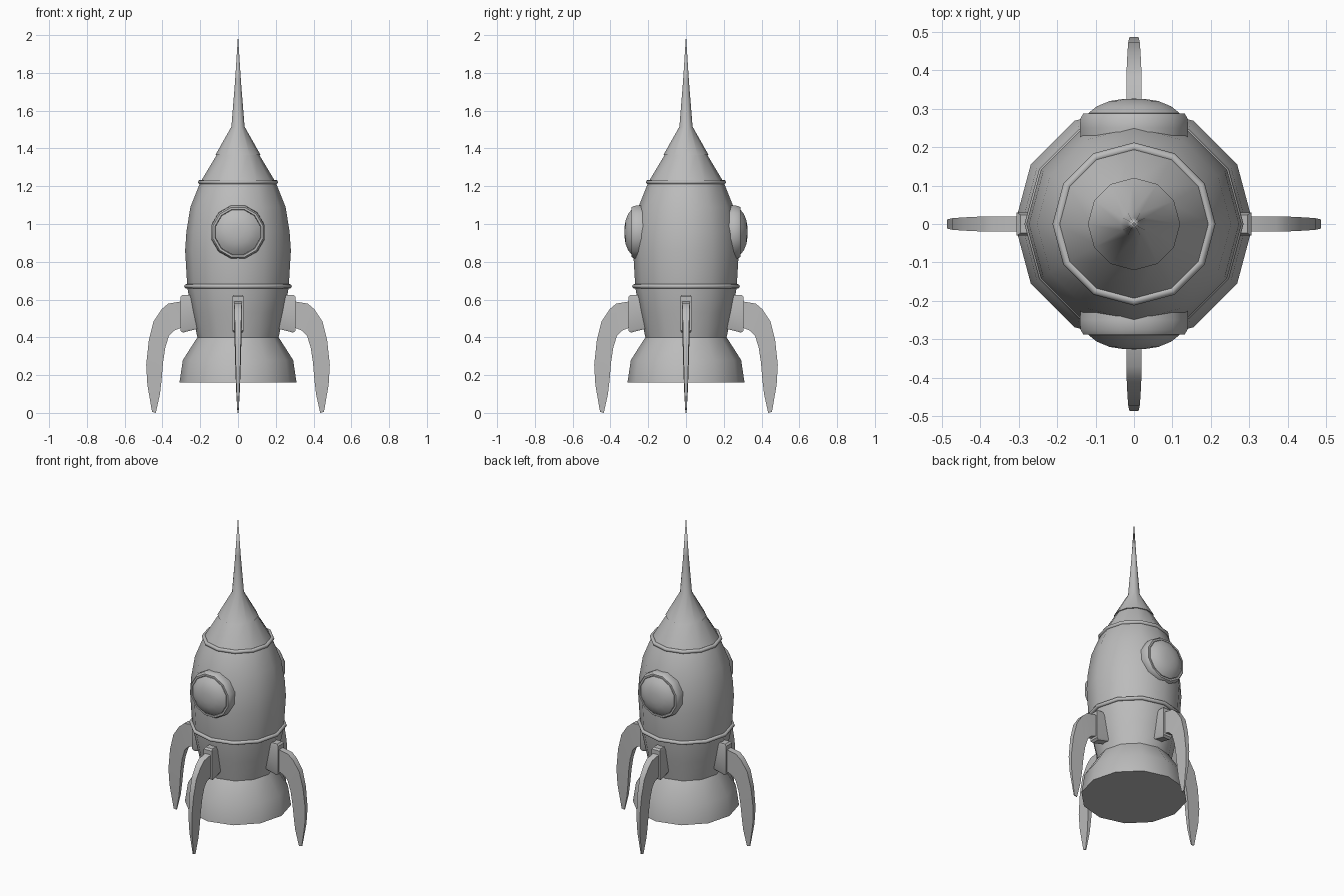
import bpy, bmesh, math
from mathutils import Matrix, Vector

SIDES = 12
cube = bpy.data.objects.get("Cube")
if cube:
    bpy.data.objects.remove(cube, do_unlink=True)

grey = bpy.data.materials.new("plain grey")
grey.use_nodes = True
COLOUR = (0.5, 0.5, 0.5, 1)
grey.diffuse_color = COLOUR
grey.node_tree.nodes["Principled BSDF"].inputs["Base Color"].default_value = COLOUR


def finish(name, bm, matrix=Matrix(), angle=40):
    """Turn a bmesh into a shaded, coloured object."""
    bmesh.ops.recalc_face_normals(bm, faces=bm.faces)
    bm.transform(matrix)
    mesh = bpy.data.meshes.new(name)
    bm.to_mesh(mesh)
    bm.free()
    mesh.materials.append(grey)
    obj = bpy.data.objects.new(name, mesh)
    bpy.context.collection.objects.link(obj)
    bpy.ops.object.select_all(action='DESELECT')
    obj.select_set(True)
    bpy.context.view_layer.objects.active = obj
    bpy.ops.object.shade_smooth_by_angle(angle=math.radians(angle))
    return obj


def lathe(name, profile, matrix=Matrix(), offset=0.0, closed=False, angle=40):
    """Spin (radius, height) points round z; open ends are capped."""
    bm = bmesh.new()
    rings = []
    for r, z in profile:
        if r == 0:
            rings.append([bm.verts.new((0, 0, z))] * SIDES)
            continue
        turns = [offset + math.tau * i / SIDES for i in range(SIDES)]
        rings.append([bm.verts.new((r * math.cos(a), r * math.sin(a), z)) for a in turns])
    pairs = list(zip(rings, rings[1:]))
    if closed:
        pairs.append((rings[-1], rings[0]))
    for low, high in pairs:
        for i in range(SIDES):
            j = (i + 1) % SIDES
            bm.faces.new(dict.fromkeys((low[i], low[j], high[j], high[i])))
    if not closed:
        for ring in (rings[0], rings[-1]):
            if ring[0] is not ring[1]:
                bm.faces.new(ring)
    return finish(name, bm, matrix, angle)


def band(name, radius, height, thick=0.012):
    turns = [math.tau * i / 8 for i in range(8)]
    lathe(name, [(radius + thick * math.cos(a), height + thick * math.sin(a))
                 for a in turns], closed=True, angle=50)


def slab(name, stations, matrix):
    """Loft rectangles given as (outer point, inner point, half thickness)."""
    bm = bmesh.new()
    loops = []
    for (xo, zo), (xi, zi), t in stations:
        loops.append([bm.verts.new(p) for p in
                      ((xo, -t, zo), (xo, t, zo), (xi, t, zi), (xi, -t, zi))])
    for a, b in zip(loops, loops[1:]):
        for i in range(4):
            j = (i + 1) % 4
            bm.faces.new((a[i], a[j], b[j], b[i]))
    bm.faces.new(loops[0])
    bm.faces.new(loops[-1])
    return finish(name, bm, matrix)


# Hull, nozzle and nose
lathe("nozzle", [(0.31, 0.16), (0.292, 0.28), (0.215, 0.40)])
lathe("hull", [(0.215, 0.40), (0.243, 0.53), (0.268, 0.66), (0.28, 0.86),
               (0.273, 0.96), (0.252, 1.09), (0.20, 1.22), (0.11, 1.37)])
lathe("nose_cap", [(0.12, 1.365), (0.035, 1.515), (0.016, 1.75), (0, 2.0)])
band("lower_band", 0.273, 0.67)
band("upper_band", 0.2, 1.222)

# Portholes, front and back
rim = [(0.142, 0.21), (0.146, 0.25), (0.144, 0.275), (0.136, 0.288), (0.125, 0.288),
       (0.122, 0.28)]
dome = [(0.122, 0.27), (0.122, 0.289), (0.10, 0.306), (0.065, 0.32), (0.03, 0.325), (0, 0.326)]
for side, turn in (("front", 0), ("back", math.pi)):
    place = (Matrix.Translation(Vector((0, 0, 0.957))) @ Matrix.Rotation(turn, 4, 'Z')
             @ Matrix.Rotation(math.pi / 2, 4, 'X'))
    lathe(side + "_porthole_rim", rim, place, math.pi / SIDES)
    lathe(side + "_porthole_glass", dome, place, math.pi / SIDES)

# Curved landing fins with their mounting brackets
fin = [((0.29, 0.592), (0.29, 0.455), 0.02),
       ((0.37, 0.578), (0.34, 0.435), 0.02),
       ((0.405, 0.548), (0.365, 0.41), 0.019),
       ((0.447, 0.485), (0.385, 0.345), 0.017),
       ((0.472, 0.385), (0.397, 0.265), 0.015),
       ((0.486, 0.255), (0.404, 0.18), 0.012),
       ((0.48, 0.15), (0.413, 0.10), 0.009),
       ((0.455, 0.005), (0.435, 0.0), 0.003)]
bracket = [((0.295, 0.625), (0.23, 0.625), 0.024),
           ((0.305, 0.615), (0.22, 0.60), 0.03),
           ((0.305, 0.435), (0.205, 0.455), 0.03),
           ((0.292, 0.425), (0.205, 0.447), 0.024)]
for i, side in enumerate(("left", "back", "right", "front")):
    place = Matrix.Rotation(i * math.pi / 2, 4, 'Z')
    slab(side + "_fin", fin, place)
    slab(side + "_bracket", bracket, place)
